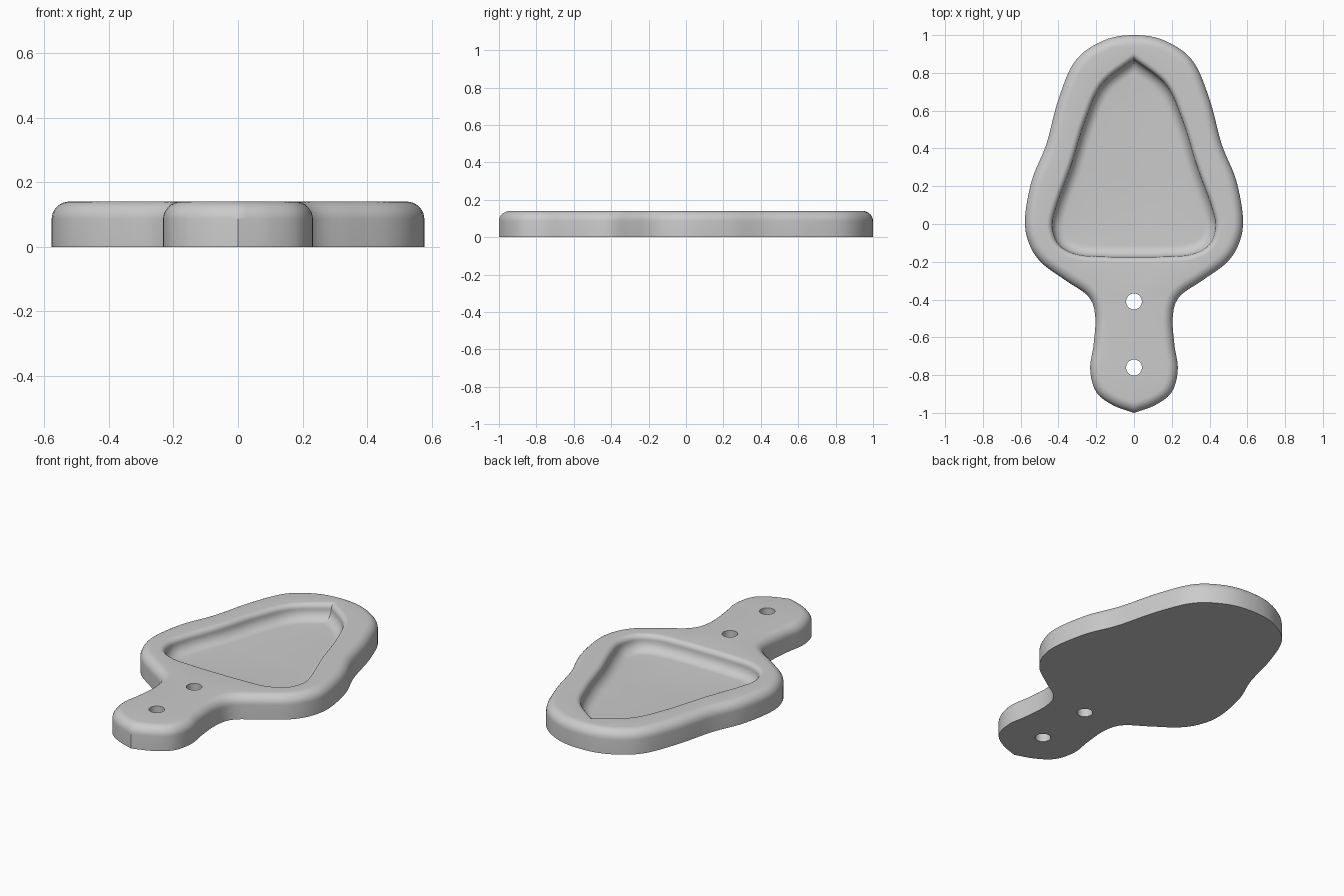
import bpy, bmesh, math
from mathutils import Vector

default = bpy.data.objects.get("Cube")
if default:
    bpy.data.objects.remove(default, do_unlink=True)

TOP, FLOOR = 0.14, 0.05
SAMPLES = 90

# Right half of each outline, from the +y end to the -y end
BODY = [(0, 1), (0.16, 0.972), (0.31, 0.865), (0.40, 0.66), (0.465, 0.42),
        (0.54, 0.235), (0.577, 0.03), (0.557, -0.1), (0.49, -0.205),
        (0.36, -0.3), (0.24, -0.385), (0.205, -0.49), (0.214, -0.64),
        (0.232, -0.77), (0.2, -0.89), (0.11, -0.96), (0, -1)]
RECESS = [(0, 0.91), (0.19, 0.76), (0.285, 0.56), (0.36, 0.32), (0.44, 0.1),
          (0.462, -0.02), (0.42, -0.13), (0.31, -0.19), (0.15, -0.203), (0, -0.205)]
HOLES = [-0.41, -0.76]
HOLE_RADIUS = 0.042


def spline(points, sharp_start, sharp_end, steps=14):
    """Smooth curve through the points; an end is either pointed or mirrored."""
    p = [Vector(q) for q in points]
    def beyond(end, near, sharp):
        return 2 * end - near if sharp else Vector((-near.x, near.y))
    p = [beyond(p[0], p[1], sharp_start)] + p + [beyond(p[-1], p[-2], sharp_end)]
    out = []
    for a, b, c, d in zip(p, p[1:], p[2:], p[3:]):
        for i in range(steps):
            t = i / steps
            out.append(0.5 * (2 * b + (c - a) * t + (2 * a - 5 * b + 4 * c - d) * t ** 2
                              + (3 * b - a - 3 * c + d) * t ** 3))
    return out + [p[-2]]


def resample(points, count):
    lengths = [0]
    for a, b in zip(points, points[1:]):
        lengths.append(lengths[-1] + (b - a).length)
    out, k = [], 0
    for i in range(count + 1):
        s = lengths[-1] * i / count
        while k < len(points) - 2 and lengths[k + 1] < s:
            k += 1
        t = (s - lengths[k]) / max(lengths[k + 1] - lengths[k], 1e-9)
        out.append(points[k].lerp(points[k + 1], t))
    return out


def inset(points, dist):
    """Move a half outline inwards, trim it on the centre line and mirror it."""
    moved = []
    for i, p in enumerate(points):
        t = (points[min(i + 1, len(points) - 1)] - points[max(i - 1, 0)]).normalized()
        moved.append(p + Vector((t.y, -t.x)) * dist)
    kept = [p for p in moved if p.x > 0.002]
    def on_axis(a, b):
        return Vector((0, a.y - a.x * (b.y - a.y) / (b.x - a.x)))
    kept = [on_axis(kept[0], kept[1])] + kept + [on_axis(kept[-1], kept[-2])]
    half = resample(kept, SAMPLES)
    return half + [Vector((-p.x, p.y)) for p in half[-2:0:-1]]


bm = bmesh.new()


def ring(points, z):
    return [bm.verts.new((p.x, p.y, z)) for p in points]


def loft(rings):
    for a, b in zip(rings, rings[1:]):
        for i in range(len(a)):
            j = (i + 1) % len(a)
            bm.faces.new((a[i], a[j], b[j], b[i]))


def fill(loops, normal):
    edges = []
    for loop in loops:
        for i, v in enumerate(loop):
            w = loop[(i + 1) % len(loop)]
            edges.append(bm.edges.get((v, w)) or bm.edges.new((v, w)))
    bmesh.ops.triangle_fill(bm, use_beauty=True, edges=edges, normal=normal)


def quarter(steps=8):
    return [i / steps * math.pi / 2 for i in range(steps + 1)]


# Outer wall with a rounded upper edge
body = spline(BODY, False, True)
r = 0.055
wall = [ring(inset(body, 0), 0)]
wall += [ring(inset(body, r * (1 - math.cos(a))), TOP - r + r * math.sin(a)) for a in quarter()]
loft(wall)

# Recess wall: rounded lip, then a hollow curve down to the floor
recess = spline(RECESS, True, False)
lip, cove = 0.03, TOP - FLOOR - 0.03
dish = [ring(inset(recess, lip * math.sin(a)), TOP - lip + lip * math.cos(a)) for a in quarter()]
dish += [ring(inset(recess, lip + cove * (1 - math.cos(a))), FLOOR + cove * (1 - math.sin(a)))
         for a in quarter()[1:]]
loft(dish)
fill([dish[-1]], (0, 0, 1))

# Two through holes in the handle
holes = []
for y in HOLES:
    circle = [Vector((HOLE_RADIUS * math.cos(a), y + HOLE_RADIUS * math.sin(a)))
              for a in (math.tau * i / 40 for i in range(40))]
    holes.append([ring(circle, 0), ring(circle, TOP)])
    loft(holes[-1])

# Flat top and underside around the openings
fill([wall[-1], dish[0]] + [h[1] for h in holes], (0, 0, 1))
fill([wall[0]] + [h[0] for h in holes], (0, 0, -1))
bmesh.ops.recalc_face_normals(bm, faces=bm.faces)

mesh = bpy.data.meshes.new("tray_with_handle")
bm.to_mesh(mesh)
bm.free()
tray = bpy.data.objects.new("tray_with_handle", mesh)
bpy.context.collection.objects.link(tray)

grey = bpy.data.materials.new("light_grey")
grey.use_nodes = True
grey.diffuse_color = (0.6, 0.6, 0.6, 1)
grey.node_tree.nodes["Principled BSDF"].inputs["Base Color"].default_value = (0.6, 0.6, 0.6, 1)
mesh.materials.append(grey)

bpy.ops.object.select_all(action='DESELECT')
tray.select_set(True)
bpy.context.view_layer.objects.active = tray
bpy.ops.object.shade_smooth_by_angle(angle=math.radians(35))
